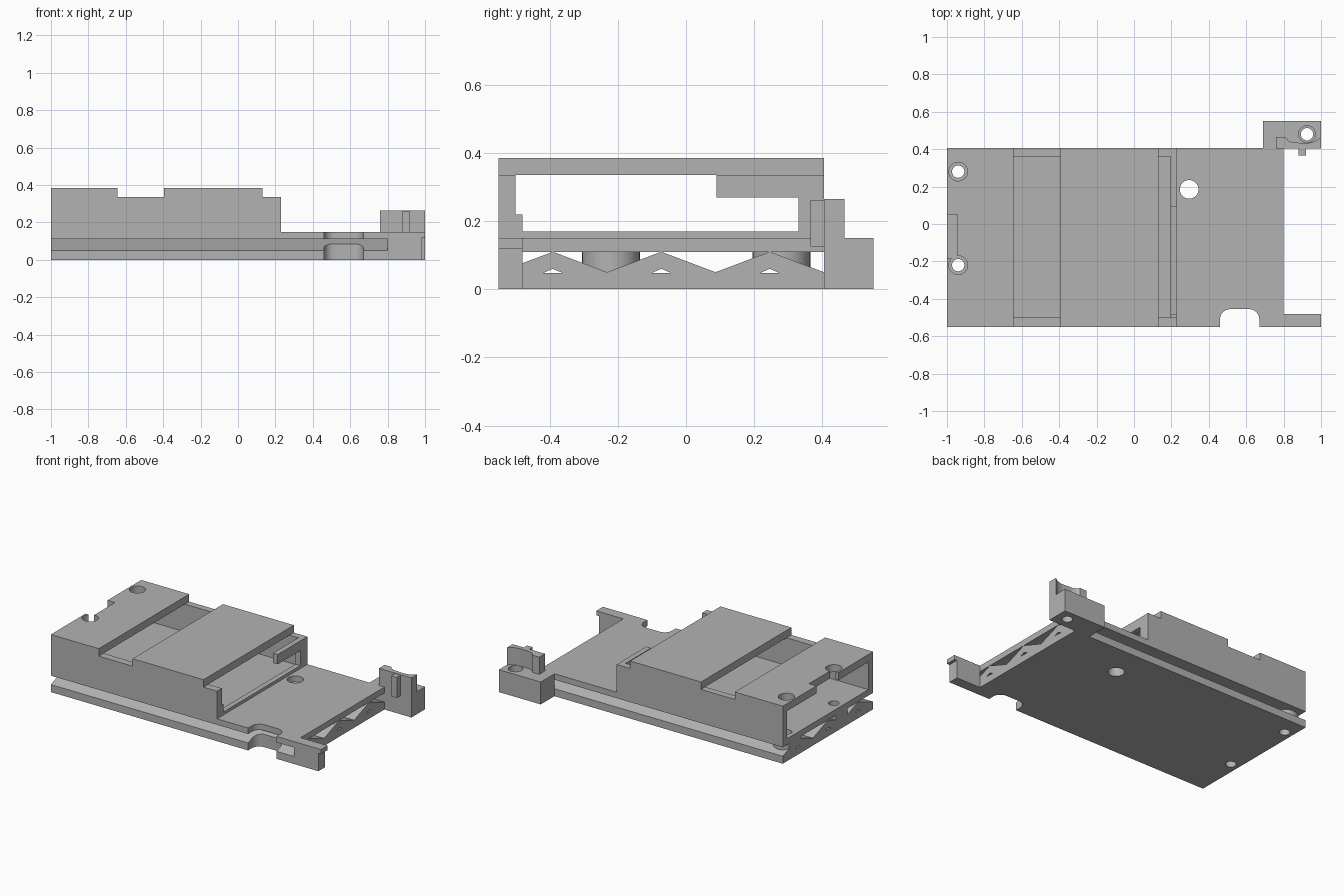
import bpy, bmesh, math
from mathutils import Vector

old = bpy.data.objects.get("Cube")
if old:
    bpy.data.objects.remove(old, do_unlink=True)

grey = bpy.data.materials.new("plain_grey")
grey.use_nodes = True
GREY = (0.45, 0.45, 0.45, 1)
grey.diffuse_color = GREY
grey.node_tree.nodes["Principled BSDF"].inputs["Base Color"].default_value = GREY

FRONT, BACK, LEFT_END, EDGE = -0.55, 0.405, -1.0, 0.8
DECK, WALL, ROOF = 0.15, 0.335, 0.385


def prism(name, points, low, high, axis="z"):
    """Extrude a flat profile: (x, y) along z, or (y, z) along x."""
    bm = bmesh.new()
    place = (lambda a, b: (a, b, low)) if axis == "z" else (lambda a, b: (low, a, b))
    face = bm.faces.new([bm.verts.new(place(a, b)) for a, b in points])
    extruded = bmesh.ops.extrude_face_region(bm, geom=[face])["geom"]
    push = Vector((0, 0, high - low)) if axis == "z" else Vector((high - low, 0, 0))
    bmesh.ops.translate(bm, vec=push, verts=[v for v in extruded if isinstance(v, bmesh.types.BMVert)])
    bmesh.ops.recalc_face_normals(bm, faces=bm.faces)
    mesh = bpy.data.meshes.new(name)
    bm.to_mesh(mesh)
    bm.free()
    mesh.materials.append(grey)
    obj = bpy.data.objects.new(name, mesh)
    bpy.context.collection.objects.link(obj)
    return obj


def box(name, x0, x1, y0, y1, z0, z1):
    return prism(name, [(x0, y0), (x1, y0), (x1, y1), (x0, y1)], z0, z1)


def arc(cx, cy, r, start, end, steps):
    turns = [math.radians(start + (end - start) * i / steps) for i in range(steps + 1)]
    return [(cx + r * math.cos(t), cy + r * math.sin(t)) for t in turns]


def cylinder(name, cx, cy, r, z0, z1):
    return prism(name, arc(cx, cy, r, 0, 360, 32)[:-1], z0, z1)


def cut(target, cutter, operation="DIFFERENCE"):
    cutter.hide_render = True
    mod = target.modifiers.new("cut", "BOOLEAN")
    mod.operation, mod.solver, mod.object = operation, "EXACT", cutter
    bpy.context.view_layer.objects.active = target
    bpy.ops.object.modifier_apply(modifier=mod.name)
    bpy.data.objects.remove(cutter, do_unlink=True)


# Ridged lower tray and flat deck above it
half = (BACK - FRONT) / 6
peaks = [FRONT + half * i for i in (1, 3, 5)]
ridge = [(FRONT + half * i, 0.11 if i % 2 else 0.05) for i in range(7)]
tray = prism("ridged_tray", [(BACK, 0), (FRONT, 0)] + ridge, LEFT_END, EDGE, "x")
deck = box("deck", LEFT_END, EDGE, FRONT, BACK, 0.11, DECK)

# Screw posts, trimmed flush with the end
screws = [(-0.94, 0.28), (-0.94, -0.22)]
posts = []
for x, y in screws:
    post = cylinder("screw_post", x, y, 0.085, 0.03, 0.13)
    cut(post, box("trim", -1.2, LEFT_END, y - 0.2, y + 0.2, 0, 0.2))
    posts.append(post)

# Small triangular channels through the ridges
for part in [tray] + posts:
    for y in peaks:
        channel = [(y - 0.03, 0.047), (y + 0.03, 0.047), (y, 0.06)]
        cut(part, prism("channel", channel, -1.1, 0.9, "x"))

# Screw holes, deck hole and rounded front notch
for part in [tray, deck] + posts:
    for x, y in screws:
        cut(part, cylinder("hole", x, y, 0.033, -0.1, 0.25))
notch = ([(0.46, -0.65), (0.67, -0.65)] + arc(0.615, -0.51, 0.055, 0, 90, 8)
         + arc(0.515, -0.51, 0.055, 90, 180, 8))
for part in (tray, deck):
    cut(part, cylinder("hole", 0.295, 0.185, 0.05, -0.1, 0.25))
    cut(part, prism("notch", notch, -0.1, 0.25))

# Housing side walls
box("front_wall", LEFT_END, 0.23, FRONT, -0.5, DECK, WALL)
box("back_wall", LEFT_END, 0.23, 0.36, BACK, DECK, WALL)

# Roof slabs
rear_roof = box("end_roof", LEFT_END, -0.645, FRONT, BACK, WALL, ROOF)
box("middle_roof", -0.395, 0.13, FRONT, BACK, WALL, ROOF)
for x, y in screws:
    cut(rear_roof, cylinder("hole", x, y, 0.05, 0.3, 0.5))
cut(rear_roof, box("roof_notch", -1.1, -0.945, -0.185, 0.05, 0.3, 0.5))

# End frame around the stepped window
frame = [(-0.5, DECK), (0.36, DECK), (0.36, WALL), (0.09, WALL), (0.09, 0.27),
         (0.33, 0.27), (0.33, 0.17), (-0.48, 0.17), (-0.48, 0.22), (-0.5, 0.22)]
prism("window_frame", frame, 0.195, 0.23, "x")

# Front arm with a lip at its tip
box("front_arm", EDGE, 0.98, FRONT, -0.48, 0, DECK)
box("arm_lip", 0.98, 1.0, FRONT, -0.48, 0.12, DECK)

# Rear mounting block with a stepped screw hole
block = box("mount_block", 0.69, 1.0, BACK, 0.55, 0, DECK)
cut(block, cylinder("hole", 0.925, 0.48, 0.033, -0.1, 0.3))
cut(block, cylinder("hole", 0.925, 0.48, 0.045, 0.1, 0.3))

# Upright wall scooped around the screw, with a small tab
upright = [(0.76, BACK), (1.0, BACK), (1.0, 0.465), (0.98, 0.45), (0.955, 0.437),
           (0.925, 0.432), (0.85, 0.436), (0.825, 0.446), (0.81, 0.465), (0.76, 0.465)]
prism("mount_upright", upright, DECK, 0.265)
box("upright_tab", 0.88, 0.92, 0.365, BACK, 0.125, 0.262)

# Smooth only the rounded hole walls
bpy.ops.object.select_all(action="DESELECT")
for obj in posts + [tray, deck, rear_roof, block]:
    obj.select_set(True)
bpy.context.view_layer.objects.active = tray
bpy.ops.object.shade_smooth_by_angle(angle=math.radians(15))
